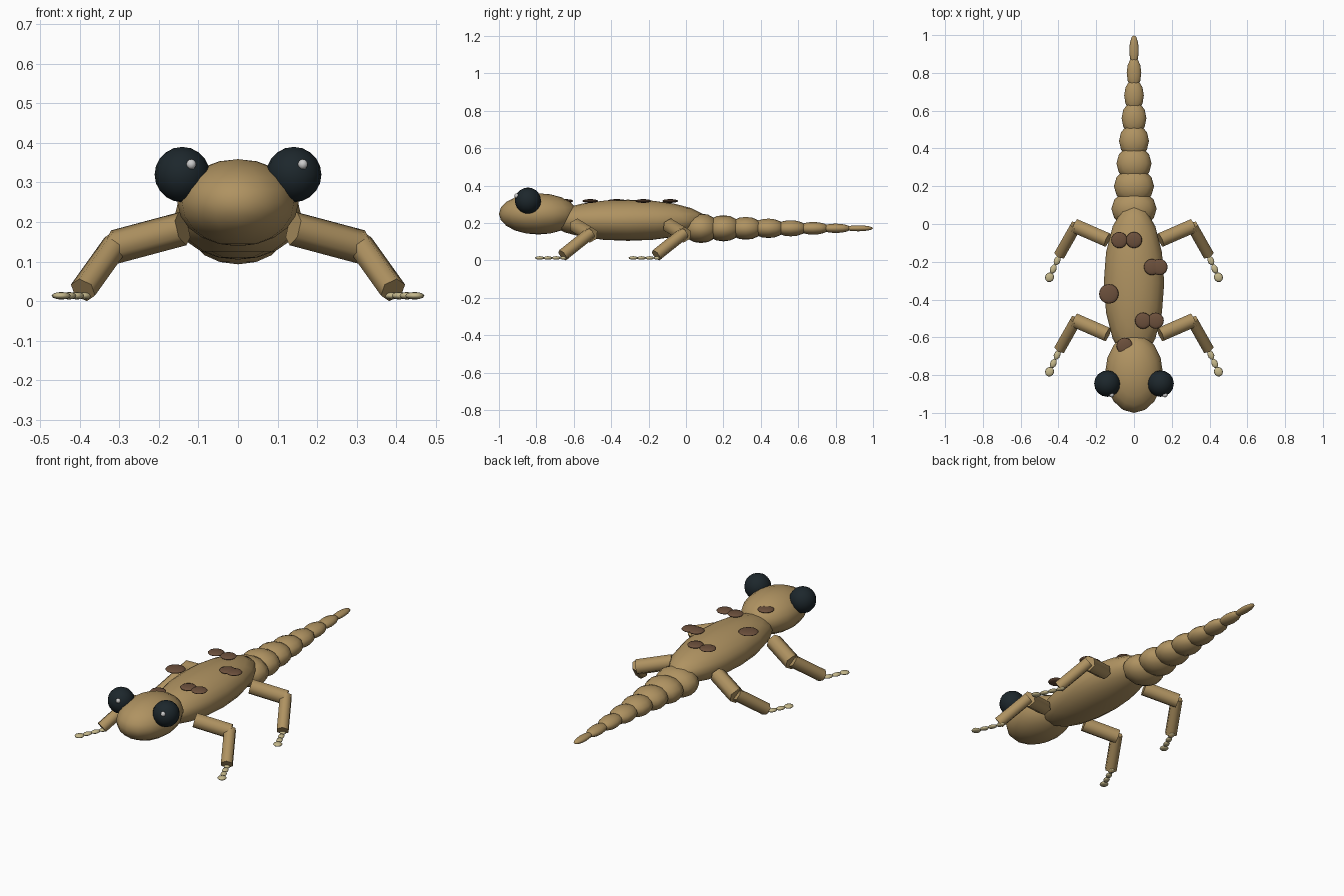
import bpy, math
from mathutils import Vector

if "Cube" in bpy.data.objects:
    bpy.data.objects.remove(bpy.data.objects["Cube"])


def material(name, rgb):
    m = bpy.data.materials.new(name)
    m.diffuse_color = (*rgb, 1)
    m.use_nodes = True
    m.node_tree.nodes["Principled BSDF"].inputs["Base Color"].default_value = m.diffuse_color
    return m


TAN = material("tan skin", (0.43, 0.29, 0.12))
BROWN = material("brown spots", (0.15, 0.08, 0.045))
DARK = material("dark eye", (0.012, 0.02, 0.025))
PALE = material("pale toes", (0.56, 0.48, 0.26))
WHITE = material("eye glint", (0.9, 0.9, 0.9))


def finish(name, mat):
    ob = bpy.context.object
    ob.name = name
    ob.data.materials.append(mat)
    bpy.ops.object.transform_apply(location=False, rotation=True, scale=True)
    return ob


def ellipsoid(name, loc, radii, mat, seg=16, rings=10, turn=0):
    bpy.ops.mesh.primitive_uv_sphere_add(segments=seg, ring_count=rings, radius=1,
                                         location=loc, rotation=(0, 0, turn))
    bpy.context.object.scale = radii
    bpy.ops.object.shade_smooth()
    return finish(name, mat)


def limb(name, a, b, radius, mat):
    a, b = Vector(a), Vector(b)
    bpy.ops.mesh.primitive_cylinder_add(vertices=6, radius=radius, depth=(b - a).length,
                                        location=(a + b) / 2,
                                        rotation=(b - a).to_track_quat('Z', 'Y').to_euler())
    finish(name, mat)
    bpy.ops.object.shade_smooth_by_angle(angle=math.radians(62))


# Body and head
ellipsoid("body", (0, -0.31, 0.215), (0.16, 0.42, 0.11), TAN)
ellipsoid("head", (0, -0.79, 0.249), (0.153, 0.21, 0.11), TAN)

# Tail of shrinking, overlapping segments
for i in range(8):
    t = i / 7
    ellipsoid(f"tail_segment_{i + 1}", (0, 0.08 + 0.12 * i, 0.172),
              (0.12 - 0.095 * t, 0.1 - 0.02 * t, 0.079 - 0.063 * t), TAN, 12, 8)

# Back spots: x, y, radius
spots = [(-0.078, -0.085, 0.043), (0, -0.085, 0.043),
         (0.095, -0.228, 0.043), (0.135, -0.228, 0.043),
         (-0.133, -0.37, 0.052),
         (0.048, -0.512, 0.043), (0.115, -0.512, 0.043),
         (-0.05, -0.645, 0.043)]
for i, (x, y, r) in enumerate(spots):
    ellipsoid(f"back_spot_{i + 1}", (x, y, 0.318), (r, r, 0.01), BROWN, 16, 8)

for side, s in (("left", -1), ("right", 1)):
    # Eyes with glints
    ellipsoid(f"{side}_eye", (0.141 * s, -0.845, 0.32), (0.07, 0.07, 0.07), DARK)
    ellipsoid(f"{side}_eye_glint", (0.141 * s + 0.023, -0.905, 0.346),
              (0.013, 0.013, 0.013), WHITE, 10, 6)
    # Legs and toes
    for pos, dy in (("front", 0), ("rear", 0.5)):
        n = f"{pos}_{side}"
        limb(n + "_upper_leg", (0.14 * s, -0.585, 0.183), (0.312 * s, -0.51, 0.137 ),
             0.043, TAN)
        limb(n + "_lower_leg", (0.307 * s, -0.51, 0.147), (0.392 * s, -0.66, 0.028),
             0.034, TAN)
        for i in range(4):
            r = 0.024 if i == 3 else 0.017
            ellipsoid(f"{n}_toe_bead_{i + 1}",
                      ((0.387 + 0.02 * i) * s, -0.65 - 0.044 * i + dy, 0.0135),
                      (r, 0.026, 0.0095), PALE, 10, 6, 0.4 * s)
        for ob in bpy.data.objects:
            if ob.name in (n + "_upper_leg", n + "_lower_leg"):
                ob.location.y += dy

# Rest the soles on the ground
low = min(v.co.z + o.location.z for o in bpy.data.objects for v in o.data.vertices)
for o in bpy.data.objects:
    o.location.z -= low
